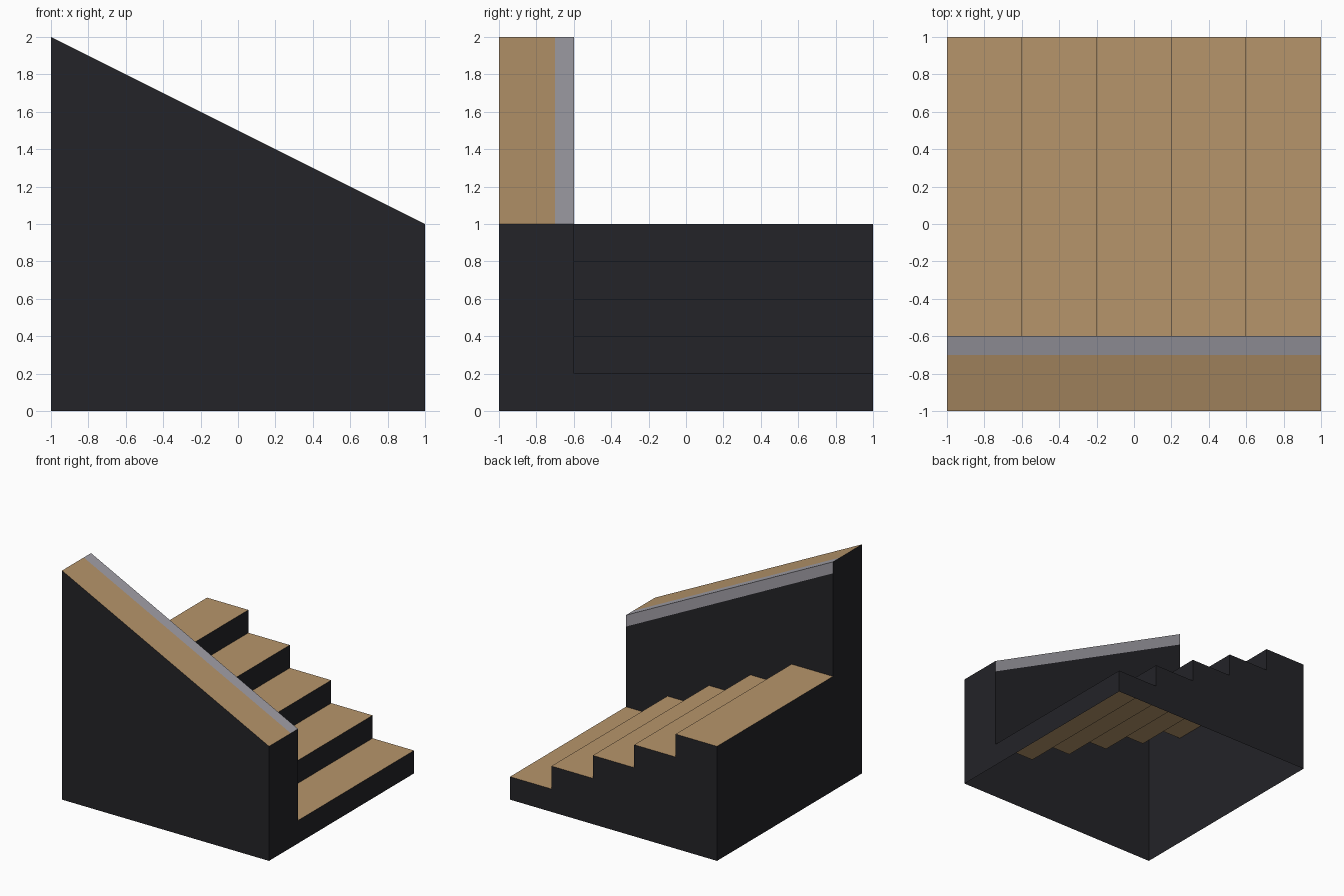
import bpy, bmesh
from mathutils import Vector

if "Cube" in bpy.data.objects:
    bpy.data.objects.remove(bpy.data.objects["Cube"])

STEPS, RUN, RISE = 5, 0.4, 0.2
INNER, TRIM = -0.6, 0.1


def material(name, rgb):
    m = bpy.data.materials.new(name)
    m.diffuse_color = (*rgb, 1)
    m.use_nodes = True
    m.node_tree.nodes["Principled BSDF"].inputs["Base Color"].default_value = m.diffuse_color
    return m


MATS = [material("dark_panel", (0.017, 0.017, 0.021)),
        material("tan_top", (0.47, 0.30, 0.147)),
        material("grey_trim", (0.36, 0.35, 0.39))]
DARK, TAN, GREY = 0, 1, 2


def build(name, faces):
    """Make an open shell from (points, outward direction, material) faces."""
    bm = bmesh.new()
    for pts, outward, mat in faces:
        f = bm.faces.new([bm.verts.new(p) for p in pts])
        f.normal_update()
        if f.normal.dot(Vector(outward)) < 0:
            f.normal_flip()
        f.material_index = mat
    bmesh.ops.remove_doubles(bm, verts=bm.verts[:], dist=1e-4)
    me = bpy.data.meshes.new(name)
    bm.to_mesh(me)
    bm.free()
    for m in MATS:
        me.materials.append(m)
    ob = bpy.data.objects.new(name, me)
    bpy.context.collection.objects.link(ob)


def strip(a, b, y0, y1):
    """Quad spanning y0..y1 over an xz segment."""
    return [(a[0], y0, a[1]), (b[0], y0, b[1]), (b[0], y1, b[1]), (a[0], y1, a[1])]


def panel(profile, y):
    return [(x, y, z) for x, z in profile]


# Stepped profile climbing from the low right end to the high left end
stepped = [(1, 0)]
for i in range(STEPS):
    x, z = 1 - i * RUN, (i + 1) * RISE
    stepped += [(x, z), (x - RUN, z)]

# Stairs: risers, treads, back and exposed side; underside is open
faces = []
for i, (a, b) in enumerate(zip(stepped, stepped[1:])):
    tread = i % 2 == 1
    faces.append((strip(a, b, INNER, 1), (0, 0, 1) if tread else (1, 0, 0),
                  TAN if tread else DARK))
faces.append((strip((-1, 0), (-1, 1), INNER, 1), (-1, 0, 0), DARK))
faces.append((panel(stepped + [(-1, 0)], 1), (0, 1, 0), DARK))
build("stairs", faces)

# Side wall: hollow, sloped top, inner face only above the steps
lo, hi = (1, 1), (-1, 2)
lo_t, hi_t = (1, 1 - TRIM), (-1, 2 - TRIM)
build("side_wall", [
    (panel([(-1, 0), (1, 0), lo, hi], -1), (0, -1, 0), DARK),
    (strip((1, 0), lo, -1, INNER), (1, 0, 0), DARK),
    (strip((-1, 0), hi, -1, INNER), (-1, 0, 0), DARK),
    (panel(stepped[1:] + [hi_t, lo_t], INNER), (0, 1, 0), DARK),
    (strip(lo, hi, -1, INNER - TRIM), (0, 0, 1), TAN),
])

# Trim wrapping the inner top edge of the wall
build("wall_trim", [
    (strip(lo, hi, INNER - TRIM, INNER), (0, 0, 1), GREY),
    (panel([lo, hi, hi_t, lo_t], INNER), (0, 1, 0), GREY),
])
